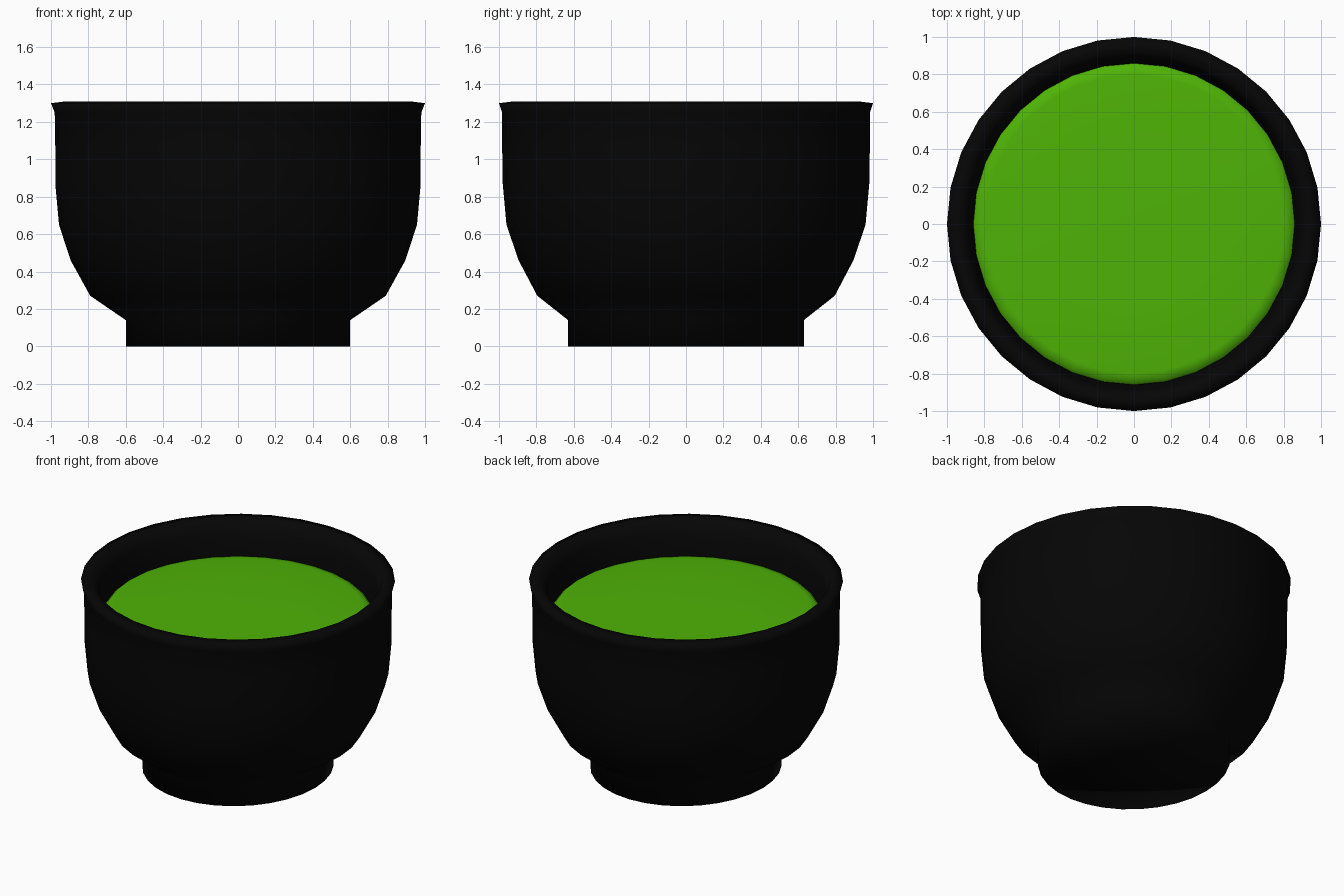
import bpy, bmesh, math

if "Cube" in bpy.data.objects:
    bpy.data.objects.remove(bpy.data.objects["Cube"])

SEG = 32


def material(name, rgb):
    m = bpy.data.materials.new(name)
    m.diffuse_color = (*rgb, 1)
    m.use_nodes = True
    m.node_tree.nodes["Principled BSDF"].inputs["Base Color"].default_value = m.diffuse_color
    return m


def lathe(name, profile, mat):
    """Revolve (x radius, y radius, z) points; a zero radius makes a pole."""
    bm = bmesh.new()
    rings = []
    for rx, ry, z in profile:
        if rx == 0:
            rings.append([bm.verts.new((0, 0, z))] * SEG)
        else:
            rings.append([bm.verts.new((rx * math.cos(2 * math.pi * i / SEG),
                                        ry * math.sin(2 * math.pi * i / SEG), z))
                          for i in range(SEG)])
    for a, b in zip(rings, rings[1:]):
        for i in range(SEG):
            j = (i + 1) % SEG
            quad = list(dict.fromkeys((a[i], a[j], b[j], b[i])))
            bm.faces.new(quad)
    bmesh.ops.recalc_face_normals(bm, faces=bm.faces)
    for f in bm.faces:
        f.smooth = True
        if f.calc_center_median().z < -1:
            f.normal_flip()
    me = bpy.data.meshes.new(name)
    bm.to_mesh(me)
    bm.free()
    me.materials.append(mat)
    ob = bpy.data.objects.new(name, me)
    bpy.context.collection.objects.link(ob)
    return ob


black = material("black_glaze", (0.0017, 0.0017, 0.0017))
green = material("green_tea", (0.078, 0.45, 0.002))

# Bowl: slightly oval foot, rounded wall, flared rim, inner cavity
lathe("bowl", [
    (0, 0, 0), (0.60, 0.63, 0),
    (0.60, 0.63, 0.14), (0.79, 0.795, 0.27), (0.895, 0.895, 0.46),
    (0.957, 0.96, 0.65), (0.977, 0.98, 0.87), (0.977, 0.983, 1.07),
    (0.98, 0.983, 1.25), (1.0, 1.0, 1.30), (0.92, 0.92, 1.31),
    (0.885, 0.885, 1.22), (0.86, 0.86, 1.08), (0.85, 0.85, 0.8),
    (0.72, 0.72, 0.4), (0.5, 0.5, 0.25), (0, 0, 0.22)], black)

# Tea: shallow domed surface with a softly rounded edge meeting the wall
lathe("tea", [(0, 0, 1.09), (0.45, 0.45, 1.088), (0.80, 0.80, 1.083),
              (0.84, 0.84, 1.078), (0.864, 0.864, 1.05)], green)
